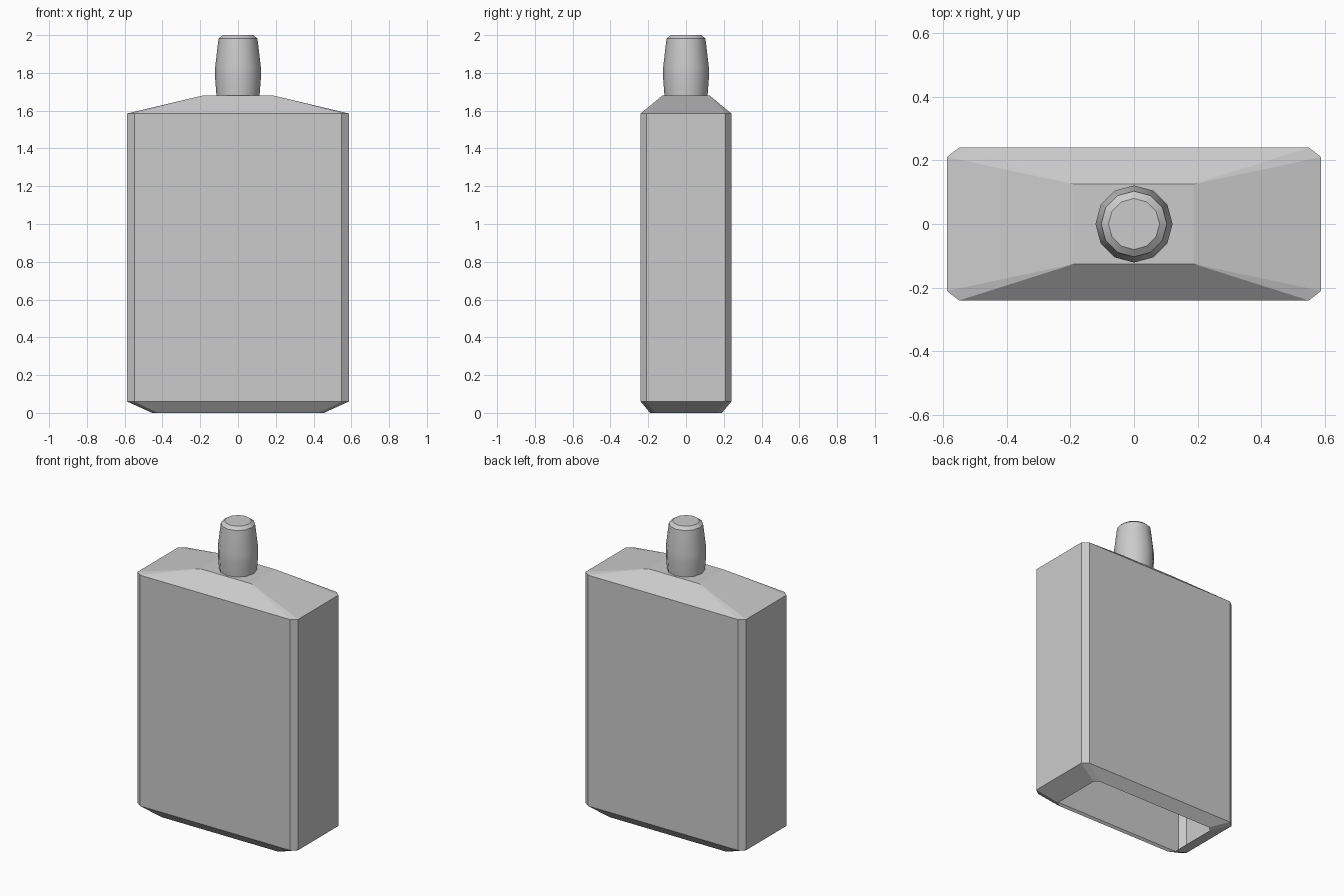
import bpy
import bmesh
import math

cube = bpy.data.objects.get("Cube")
if cube:
    bpy.data.objects.remove(cube, do_unlink=True)

grey = bpy.data.materials.new("plain grey")
grey.use_nodes = True
colour = (0.6, 0.6, 0.6, 1)
grey.diffuse_color = colour
grey.node_tree.nodes["Principled BSDF"].inputs["Base Color"].default_value = colour


def chamfered(x, y, cx, cy, z):
    """Rectangle with cut corners, counter-clockwise."""
    quarter = [(x, y - cy), (x - cx, y)]
    points = []
    for sx, sy in ((1, 1), (-1, 1), (-1, -1), (1, -1)):
        corner = quarter if sx * sy > 0 else quarter[::-1]
        points += [(sx * px, sy * py, z) for px, py in corner]
    return points


def circle(r, z, sides=12):
    return [(r * math.cos(2 * math.pi * i / sides),
             r * math.sin(2 * math.pi * i / sides), z) for i in range(sides)]


def loft(name, rings):
    """Skin the rings from bottom to top; open below, closed above."""
    bm = bmesh.new()
    loops = [[bm.verts.new(p) for p in ring] for ring in rings]
    for low, high in zip(loops, loops[1:]):
        for i in range(len(low)):
            j = (i + 1) % len(low)
            bm.faces.new((low[i], low[j], high[j], high[i]))
    bm.faces.new(loops[-1])
    bmesh.ops.remove_doubles(bm, verts=bm.verts, dist=0.001)
    mesh = bpy.data.meshes.new(name)
    bm.to_mesh(mesh)
    bm.free()
    mesh.materials.append(grey)
    obj = bpy.data.objects.new(name, mesh)
    bpy.context.collection.objects.link(obj)
    return obj


# Flat bottle body: open underside, tapered foot, sloping shoulders
loft("bottle_body", [
    chamfered(0.455, 0.19, 0.03, 0.025, 0),
    chamfered(0.587, 0.24, 0.038, 0.03, 0.06),
    chamfered(0.587, 0.24, 0.038, 0.03, 1.585),
    chamfered(0.187, 0.125, 0, 0, 1.68),
])

# Barrel-shaped stopper with a bevelled top
profile = [(0.114, 1.68), (0.121, 1.77), (0.121, 1.83), (0.103, 1.982), (0.08, 2.0)]
stopper = loft("stopper", [circle(r, z) for r, z in profile])
bpy.ops.object.select_all(action="DESELECT")
stopper.select_set(True)
bpy.context.view_layer.objects.active = stopper
bpy.ops.object.shade_smooth_by_angle(angle=math.radians(32))
